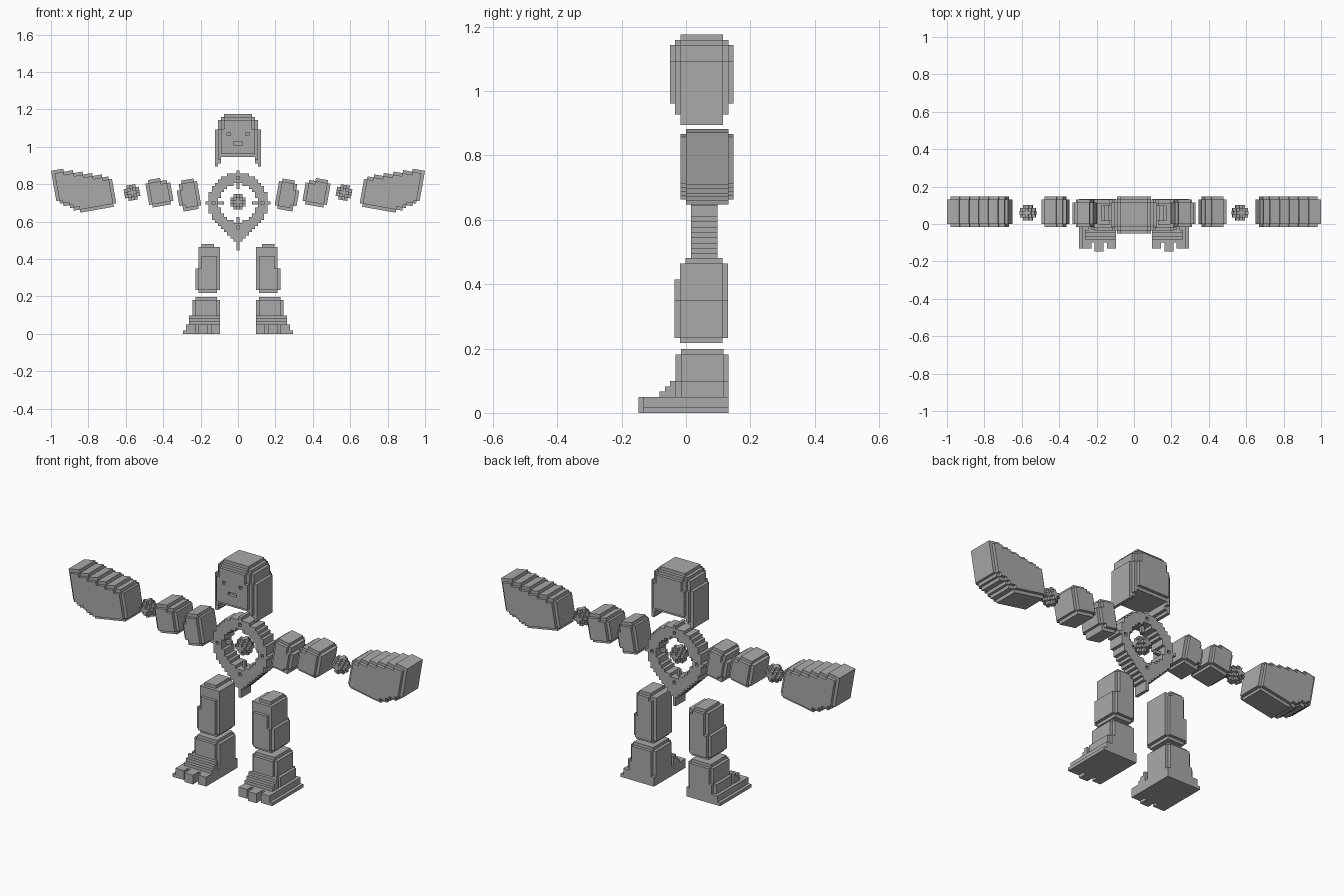
import bpy, bmesh, math
from mathutils import Matrix, Vector

cube = bpy.data.objects.get("Cube")
if cube:
    bpy.data.objects.remove(cube, do_unlink=True)

V = 0.0165                      # block size
TILT = math.radians(10)         # droop of the arms
grey = bpy.data.materials.new("plain_grey")
grey.use_nodes = True
colour = (0.4, 0.4, 0.4, 1)
grey.diffuse_color = colour
grey.node_tree.nodes["Principled BSDF"].inputs["Base Color"].default_value = colour

# The six sides of a block: direction and two axes spanning it
SIDES = []
for axis in range(3):
    for sign in (-1, 1):
        d = [0, 0, 0]
        d[axis] = sign
        SIDES.append((tuple(d), axis, sign))


def blocks(name, rule, size, at, pivot=(0, 0, 0), tilt=0, side=1):
    """Mesh the outer skin of all blocks for which rule(i, j, k) holds."""
    spans = [range(*s) for s in size]
    cells = {(i, j, k) for i in spans[0] for j in spans[1] for k in spans[2]
             if rule(i, j, k)}
    bm = bmesh.new()
    verts = {}

    def vert(p):
        if p not in verts:
            verts[p] = bm.verts.new(Vector(p) - Vector(pivot))
        return verts[p]

    for c in sorted(cells):
        for d, axis, sign in SIDES:
            if tuple(a + b for a, b in zip(c, d)) in cells:
                continue
            a, b = (axis + 1) % 3, (axis + 2) % 3
            loop = []
            for s, t in ((0, 0), (1, 0), (1, 1), (0, 1)):
                p = list(c)
                p[axis] += sign > 0
                p[a] += s
                p[b] += t
                loop.append(vert(tuple(p)))
            bm.faces.new(loop if sign > 0 else loop[::-1])
    bm.transform(Matrix.Scale(side, 4, (1, 0, 0)) @ Matrix.Translation(at)
                 @ Matrix.Rotation(tilt, 4, 'Y') @ Matrix.Scale(V, 4))
    if side < 0:
        bmesh.ops.reverse_faces(bm, faces=bm.faces[:])
    mesh = bpy.data.meshes.new(name)
    bm.to_mesh(mesh)
    bm.free()
    mesh.materials.append(grey)
    bpy.context.collection.objects.link(bpy.data.objects.new(name, mesh))


def shrink(profile):
    """Profile with one block taken off all round."""
    return lambda i, k: all(profile(i + a, k + b) for a, b in
                            ((0, 0), (1, 0), (-1, 0), (0, 1), (0, -1)))


def rounded(profile, depth):
    """Extrude a profile, with the front and back layers inset."""
    inner = shrink(profile)
    return lambda i, j, k: (inner if j in (0, depth - 1) else profile)(i, k)


# Head: domed hood with side flaps and a recessed face
def head_profile(i, k):
    a = abs(i)
    top = 16 if a < 5 else {5: 15, 6: 14, 7: 11}.get(a, -1)
    low = 3 if a < 6 else 7 - a
    return low <= k <= top


def head(i, j, k):
    a, edge = abs(i), min(j, 11 - j)
    if j == 0 and ((a == 3 and k == 10) or (a < 2 and k == 7)):
        return False
    if edge >= 2:
        return head_profile(i, k)
    cut = 2 - edge
    if k < (2 + cut if a < 6 else 2):
        return False
    return a + cut <= 7 and head_profile(a + cut, max(k, 3)) and head_profile(i, k + cut)


blocks("head", head, ((-7, 8), (0, 12), (0, 17)), (0, -0.05, 0.895), (0.5, 0, 0))


# Chest ring with a pointed base, small sockets and inner teeth
def ring(i, j, k):
    r = math.hypot(i, k)
    on_axis = i == 0 or k == 0
    if on_axis and r == 8 and k > -9 and j in (0, 4):
        return False
    if on_axis and r in (5, 6):
        return j == 2
    if on_axis and r == 10:
        return True
    tip = k <= -6 and abs(i) <= max(0, 13 + k)
    return r >= 6.3 and (r <= 9.7 or tip)


blocks("chest_ring", ring, ((-10, 11), (0, 5), (-15, 11)), (0, 0.016, 0.70), (0.5, 0, 0.5))


# Small ball used for the core and wrists
def ball(i, j, k):
    return i * i + j * j + k * k <= 5


BALL = ((-2, 3),) * 3
MID = (0.5, 0.5, 0.5)
blocks("chest_core", ball, BALL, (0, 0.057, 0.705), MID)


# Limb profiles: i runs outward from the body, k upward
def hand_profile(i, k):
    low = 0 if i < 12 else round((i - 11) * 0.65)
    top = 10 + i // 3 - (i in (0, 18))
    return 0 <= i < 19 and low <= k < top and not (i == 0 and k == 0)


def forearm_profile(i, k):
    low = 1 if i in (0, 7) else 0
    top = 8 - (i == 0) - (i == 7) + (i > 2)
    return 0 <= i < 8 and low <= k < top


def upper_arm_profile(i, k):
    low = 2 if i == 6 else int(i == 0)
    return 0 <= i < 7 and low <= k < 10 - low - (i > 4)


def thigh_profile(i, k):
    if i == 7:
        return 1 <= k <= 7
    if k == 0:
        return 1 <= i <= 6
    if k == 15:
        return 2 <= i <= 5
    return 0 <= i <= 6 and 0 < k < 15


thigh_round = rounded(thigh_profile, 10)


def thigh(i, j, k):
    return thigh_round(i, j, k) and not (j == 0 and k > 11) and not (j == 1 and k > 14)


# Foot: stepped instep, three toes and a shin
def foot(i, j, k):
    height = 3 if j < 4 else {4: 4, 5: 5, 6: 6, 7: 11, 16: 11}.get(j, 12)
    if k >= height:
        return False
    if j < 3 and i in (3, 7):
        return False
    if j == 0 and not 4 <= i <= 6:
        return False
    if k == 11:
        return 1 <= i <= 7
    wide = 12 if k == 0 else 11 if k < 3 else 10 if k < 6 else 9
    if j in (7, 16) and k > 2:
        return 1 <= i < wide - 1
    return i < wide


for side, label in ((1, "left"), (-1, "right")):
    blocks(label + "_hand", rounded(hand_profile, 10), ((0, 19), (0, 10), (0, 17)),
           (0.648, -0.017, 0.682), tilt=TILT, side=side)
    blocks(label + "_wrist", ball, BALL, (0.567, 0.06, 0.755), MID, TILT, side)
    blocks(label + "_forearm", rounded(forearm_profile, 10), ((0, 8), (0, 10), (0, 9)),
           (0.42, -0.017, 0.757), (4, 0, 4.5), TILT, side)
    blocks(label + "_upper_arm", rounded(upper_arm_profile, 9), ((0, 7), (0, 9), (0, 10)),
           (0.265, -0.017, 0.742), (3.5, 0, 5), TILT, side)
    blocks(label + "_thigh", thigh, ((0, 8), (0, 10), (0, 16)),
           (0.096, -0.035, 0.217), side=side)
    blocks(label + "_foot", foot, ((0, 12), (0, 17), (0, 12)),
           (0.096, -0.148, 0), side=side)
